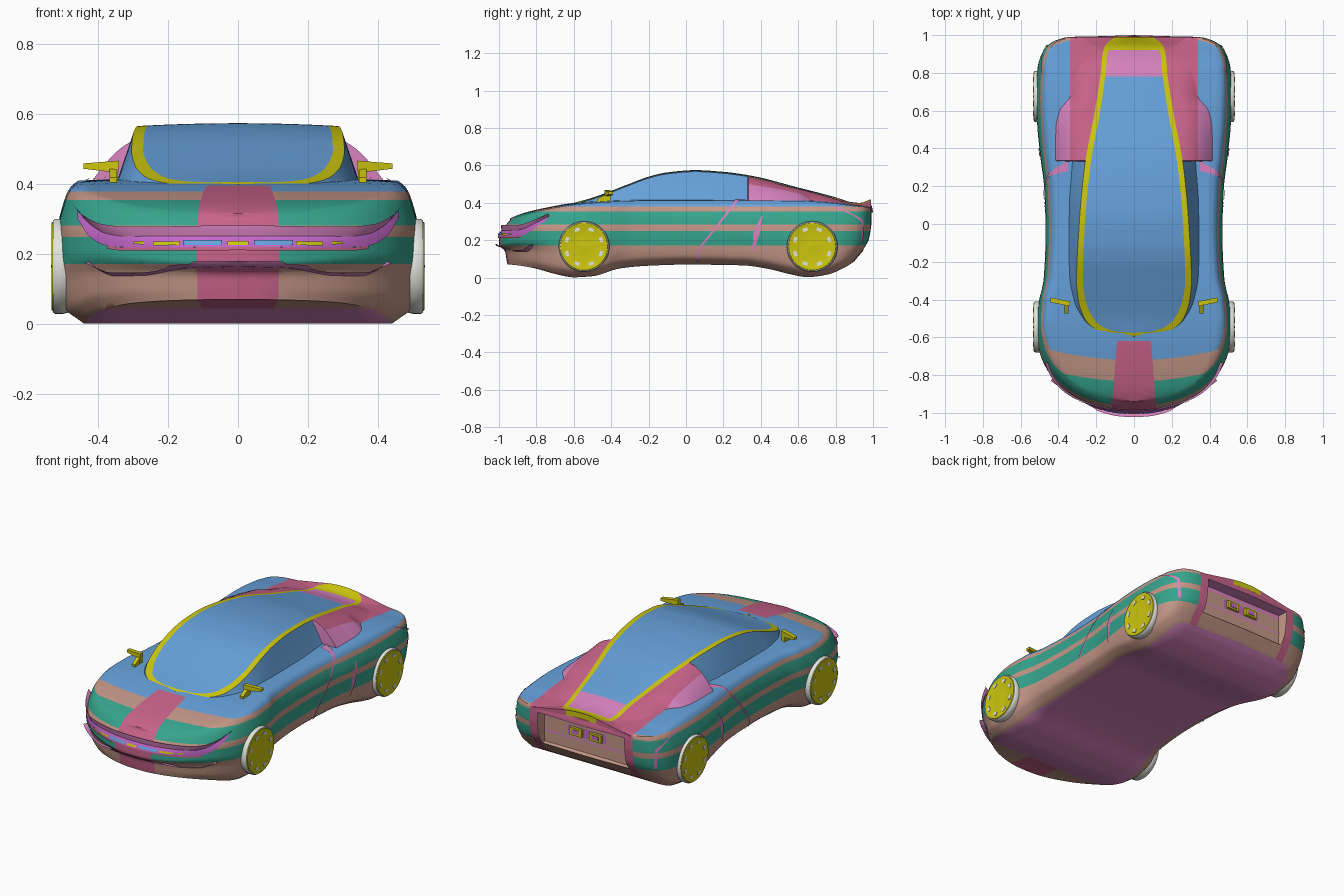
import bpy, bmesh, math
from mathutils import Vector
from mathutils.bvhtree import BVHTree

if "Cube" in bpy.data.objects:
    bpy.data.objects.remove(bpy.data.objects["Cube"])

# ---- colours -------------------------------------------------------------
COLOURS = {"blue": (102, 161, 218), "teal": (54, 165, 142), "tan": (196, 151, 135), "pink": (201, 99, 138),
           "yellow": (204, 198, 14), "orchid": (214, 130, 190), "violet": (194, 102, 200),
           "off_white": (228, 228, 222)}
BLUE, TEAL, TAN, PINK, YELLOW, ORCHID, VIOLET, WHITE = range(8)
MATS = []
for n, rgb in COLOURS.items():
    m = bpy.data.materials.new(n)
    m.diffuse_color = [((c / 255 + 0.055) / 1.055) ** 2.4 for c in rgb] + [1]
    m.use_nodes = True
    m.node_tree.nodes["Principled BSDF"].inputs["Base Color"].default_value = m.diffuse_color
    MATS.append(m)


# ---- helpers -------------------------------------------------------------
def curve(*pts):
    """Smooth monotone interpolation through (t, value) points."""
    s = [(b[1] - a[1]) / (b[0] - a[0]) for a, b in zip(pts, pts[1:])]
    tan = [s[0]] + [0 if p * q <= 0 else 2 * p * q / (p + q) for p, q in zip(s, s[1:])] + [s[-1]]

    def f(t):
        t = min(max(t, pts[0][0]), pts[-1][0])
        i = max(j for j in range(len(s)) if pts[j][0] <= t)
        h = pts[i + 1][0] - pts[i][0]
        u = (t - pts[i][0]) / h
        return ((2*u**3 - 3*u*u + 1) * pts[i][1] + (u**3 - 2*u*u + u) * h * tan[i]
                + (3*u*u - 2*u**3) * pts[i + 1][1] + (u**3 - u*u) * h * tan[i + 1])
    return f


def grid(rows, rule=lambda i, j: 0):
    bm = bmesh.new()
    vs = [[bm.verts.new(p) for p in r] for r in rows]
    for i in range(len(rows) - 1):
        for j in range(len(rows[0]) - 1):
            f = bm.faces.new((vs[i][j], vs[i][j + 1], vs[i + 1][j + 1], vs[i + 1][j]))
            f.material_index = rule(i, j)
    return bm


def cut(bm, co, no):
    bmesh.ops.bisect_plane(bm, geom=bm.verts[:] + bm.edges[:] + bm.faces[:], plane_co=co, plane_no=no, dist=1e-5)


def finish(bm, name, mat=None, angle=40):
    """Turn faces outward, mirror across x and shade smooth."""
    bm.normal_update()
    c = Vector((0, 0, 0.2))
    if sum(f.calc_area() * f.normal.dot(f.calc_center_median() - c) for f in bm.faces) < 0:
        bmesh.ops.reverse_faces(bm, faces=bm.faces[:])
    me = bpy.data.meshes.new(name)
    bm.to_mesh(me)
    bm.free()
    for m in (MATS if mat is None else [MATS[mat]]):
        me.materials.append(m)
    ob = bpy.data.objects.new(name, me)
    bpy.context.collection.objects.link(ob)
    ob.modifiers.new("mirror", 'MIRROR').merge_threshold = 1e-4
    bpy.ops.object.select_all(action='DESELECT')
    ob.select_set(True)
    bpy.context.view_layer.objects.active = ob
    bpy.ops.object.shade_smooth_by_angle(angle=math.radians(angle))


# ---- body shell: plan outline swept through an edge profile --------------
plan = [(0, -1), (.06, -.998), (.14, -.985), (.25, -.948), (.365, -.88), (.455, -.78), (.502, -.67), (.518, -.55),
        (.506, -.42), (.478, -.28), (.468, -.05), (.475, .18), (.495, .35), (.512, .52), (.519, .68), (.512, .82),
        (.485, .91), (.43, .965), (.34, .99), (.2, .994), (0, 1)]
px = curve(*[(i, p[0]) for i, p in enumerate(plan)])
py = curve(*[(i, p[1]) for i, p in enumerate(plan)])
top_z = curve((-1, .28), (-.87, .335), (-.7, .374), (-.6, .39), (-.5, .4), (-.2, .412), (.3, .412), (.6, .41),
              (.8, .397), (.9, .383), (1, .376))
low_z = curve((-1, .075), (-.9, .066), (-.8, .048), (-.7, .02), (-.6, .002), (-.5, .008), (-.35, .05), (-.2, .064),
              (0, .07), (.3, .066), (.45, .045), (.55, .02), (.65, .003), (.75, .015), (.85, .055), (.92, .1), (1, .14))
F = (0, .12, .3, .5, .68, .85, .95, 1)
side_in = curve(*zip(F, (.08, .018, .004, 0, .004, .02, .036, .058)))
nose_in = curve(*zip(F, (.045, .04, .033, 0, 0, .02, .04, .06)))
tail_in = curve(*zip(F, (.1, .05, .015, .005, 0, 0, .002, .006)))
N, NB, NL, NT = 140, 5, 26, 14
rows = []
for i in range(N + 1):
    t = i / N * (len(plan) - 1)
    d = Vector((px(t + .05) - px(t - .05), py(t + .05) - py(t - .05))).normalized()
    nx, ny = d.y, -d.x
    if i in (0, N):
        nx, ny = 0, (-1 if i == 0 else 1)

    def edge(f):
        w = abs(ny)
        ins = (1 - w) * side_in(f) + w * (nose_in(f) if ny < 0 else tail_in(f))
        x, y = max(0, px(t) - nx * ins), py(t) - ny * ins
        return Vector((0 if i in (0, N) else x, y, low_z(y) + f * (top_z(y) - low_z(y))))
    lo, hi = edge(0), edge(1)
    row = [Vector((lo.x * k / NB, lo.y, lo.z)) for k in range(NB)]
    row += [edge(k / NL) for k in range(NL + 1)]
    row += [Vector((hi.x * k / NT, hi.y, hi.z + .01 * (1 - (k / NT) ** 2))) for k in range(NT - 1, -1, -1)]
    rows.append(row)
body = grid(rows, lambda i, j: ORCHID if j < NB else BLUE)
for z in (.172, .25, .283, .355, .38, .15, .158, .345, .352):
    cut(body, (0, 0, z), (0, 0, 1))
for x in (.34, .29, .282):
    cut(body, (x, 0, 0), (1, 0, 0))
for y in (-.62, -.79, .33):
    cut(body, (0, y, 0), (0, 1, 0))
cut(body, (.12, -1, 0), (1, .079, 0))
# tail recess
for v in body.verts:
    if v.co.x < .284 and .155 < v.co.z < .347 and v.co.y > .85:
        v.co.y = min(v.co.y, .93)
# underside, bands by height, nose stripe and tail panel
for f in body.faces:
    c = f.calc_center_median()
    under = f.material_index == ORCHID
    if under and c.y > -.79:
        continue
    if c.y > .85 and c.x < .29 and c.z < .352:
        f.material_index = ORCHID if c.z > .345 else TAN
    elif (c.y < -.62 and c.x + .079 * (c.y + 1) < .12) or (c.y > .33 and c.x < .34):
        f.material_index = PINK
    else:
        f.material_index = (TAN if c.z < .172 else TEAL if c.z < .25 else TAN if c.z < .283
                            else TEAL if c.z < .355 else TAN if c.z < .38 else BLUE)
bmesh.ops.dissolve_degenerate(body, dist=1e-6, edges=body.edges[:])
body.normal_update()
bvh = BVHTree.FromBMesh(body)
finish(body, "body_shell", angle=50)

# ---- cabin: side glass, yellow frame, roof glass, rear buttresses --------
roof = curve((-.6, .4), (-.5, .428), (-.3, .503), (-.2, .54), (-.1, .563), (.05, .575), (.2, .566), (.35, .545),
             (.6, .482), (.8, .43), (.88, .405), (.93, .4), (.99, .42))
base = curve((-.6, 0), (-.59, .12), (-.56, .215), (-.5, .285), (-.42, .33), (-.25, .355), (.1, .355), (.33, .345),
             (.335, .42), (.5, .422), (.6, .405), (.68, .35), (.99, .33))
outer = curve((-.6, 0), (-.59, .11), (-.56, .2), (-.5, .262), (-.4, .295), (-.3, .304), (0, .29), (.3, .262),
              (.6, .207), (.8, .176), (.9, .167), (.95, .15), (.99, .1))
inner = curve((-.6, 0), (-.577, 0), (-.57, .09), (-.545, .165), (-.5, .215), (-.4, .257), (-.3, .271), (0, .26),
              (.3, .232), (.6, .179), (.8, .15), (.9, .14), (.99, .08))
ys = sorted([-.6 + 1.59 * i / 110 for i in range(111)] + [-.597, -.594, -.59, -.577, -.574, -.57, .33, .335, .78, .92])
rows = []
for y in ys + [.99]:
    b, a, c, r = base(y), outer(y), inner(y), roof(y)
    z0 = top_z(y) - (.03 if y < .332 else .006)
    bulge = .028 if .332 < y < .9 else 0
    bulge *= min(1, (.9 - y) / .3)
    row = [Vector((b + (a - b) * k / 10, y, z0 + (r - .008 - z0) * k / 10 + bulge * math.sin(math.pi * k / 10)))
           for k in range(11)]
    row += [Vector((c * k / 8, y, r - .008 * (c * k / 8 / max(a, .01)) ** 2)) for k in range(8, -1, -1)]
    rows.append(row)
for p in rows[-1]:
    p.z = .355


def cabin_rule(i, j):
    y = (ys[i] + ys[min(i + 1, len(ys) - 1)]) / 2
    if j < 10:
        return BLUE if y < .33 else ORCHID if y < .335 else PINK
    return YELLOW if j == 10 or y > .92 else BLUE if y < .78 else ORCHID


cabin = grid(rows, cabin_rule)
cut(cabin, (.34, 0, 0), (1, 0, 0))
for f in cabin.faces:
    c = f.calc_center_median()
    if f.material_index == PINK and c.x > .34 and c.y < .68:
        f.material_index = ORCHID
bmesh.ops.dissolve_degenerate(cabin, dist=1e-6, edges=cabin.edges[:])
finish(cabin, "cabin")

# ---- thin plates laid on the body ----------------------------------------
VIEWS = {"front": (lambda u, v: (u, -3, v), (0, 1, 0)), "back": (lambda u, v: (u, 3, v), (0, -1, 0)),
         "side": (lambda u, v: (3, u, v), (-1, 0, 0)), "top": (lambda u, v: (u, v, 3), (0, 0, -1))}


def plate(name, mat, view, *edges, lift=(.005, .005)):
    """Ribbon between two paths, rows (u0, v0, u1, v1), projected on the body."""
    org, d = VIEWS[view]
    d = Vector(d)
    fs = [curve(*[(i, e[k]) for i, e in enumerate(edges)]) for k in range(4)]
    n = 10 * (len(edges) - 1)
    rows = []
    for i in range(n + 1):
        u0, v0, u1, v1 = [f(i / 10) for f in fs]
        row = []
        for k in range(5):
            o = Vector(org(u0 + (u1 - u0) * k / 4, v0 + (v1 - v0) * k / 4))
            hit, nor, _, _ = bvh.ray_cast(o, d)
            if hit is None:
                hit, nor, _, _ = bvh.find_nearest(o + d * 2.4)
            nor = nor if nor.dot(d) < 0 else -nor
            p = hit + nor * (lift[0] + (lift[1] - lift[0]) * k / 4)
            p.x = 0 if hit.x < .001 else p.x
            row.append(p)
        rows.append(row)
    finish(grid(rows), name, mat)


def front_band(name, mat, *pts, lift=(.005, .005)):
    plate(name, mat, "front", *[(x, a, x, b) for x, a, b in pts], lift=lift)


OVERHANG = (.002, .022)   # tilts the ribbon so that it faces down
front_band("grille_overhang", ORCHID, (.0005, .25, .27), (.3, .25, .27), (.37, .258, .276), (.42, .285, .298),
           (.455, .325, .332), lift=OVERHANG)
front_band("light_bar", VIOLET, (.0005, .22, .25), (.3, .22, .25), (.37, .225, .258), (.42, .25, .285), (.455, .3, .325))
front_band("light_bar_lip", PINK, (.0005, .212, .22), (.2, .211, .22), (.32, .211, .22), (.37, .216, .225))
front_band("lower_intake_overhang", ORCHID, (.0005, .166, .182), (.15, .161, .179), (.27, .14, .163), (.35, .139, .16),
           (.39, .153, .172), (.425, .18, .184), lift=OVERHANG)
THIN = (.009, .009)
front_band("light_centre", YELLOW, (.0005, .224, .234), (.03, .224, .234), lift=THIN)
front_band("light_inner", BLUE, (.045, .225, .237), (.155, .225, .237), lift=THIN)
front_band("light_outer", YELLOW, (.165, .225, .234), (.24, .226, .234), lift=THIN)
front_band("light_tip", YELLOW, (.265, .228, .236), (.295, .23, .236), lift=THIN)
plate("door_seam", ORCHID, "side", (.055, .09, .066, .09), (.06, .14, .073, .14), (.155, .27, .169, .27), (.25, .39, .266, .39))
plate("door_seam_top", ORCHID, "top", (.35, .28, .35, .332), (.41, .265, .41, .3), (.45, .25, .45, .268))
plate("side_intake", ORCHID, "side", (.356, .14, .36, .14), (.36, .23, .392, .23), (.404, .33, .41, .33))
plate("tail_seam", ORCHID, "side", (.79, .375, .79, .382), (.9, .325, .9, .335), (.935, .29, .945, .3),
      (.935, .24, .945, .24), (.93, .19, .94, .19))
plate("tail_slot", ORCHID, "back", (.0005, .318, .0005, .342), (.2, .318, .2, .342), (.275, .3, .275, .342))
plate("tail_ledge", ORCHID, "back", (.0005, .222, .0005, .232), (.28, .222, .28, .232))
plate("tail_glow", VIOLET, "back", (.0005, .245, .0005, .3), (.125, .245, .125, .3))


# ---- exhausts, mirrors, wheels -------------------------------------------
def box(bm, lo, hi):
    vs = bmesh.ops.create_cube(bm, size=1)["verts"]
    for v in vs:
        v.co = Vector([(a + b) / 2 + c * (b - a) for a, b, c in zip(lo, hi, v.co)])
    return vs


bm = bmesh.new()
box(bm, (.025, .92, .25), (.105, .95, .295))
finish(bm, "exhausts", YELLOW)
bm = bmesh.new()
box(bm, (.043, .945, .26), (.087, .953, .285))
finish(bm, "exhaust_openings", VIOLET)

bm = bmesh.new()
outline = [(.34, .468), (.442, .46), (.442, .445), (.367, .436), (.367, .41), (.344, .41)]
face = bm.faces.new([bm.verts.new((x, -.435 + (x - .34) * .2, z)) for x, z in outline])
ext = bmesh.ops.extrude_face_region(bm, geom=[face])["geom"]
bmesh.ops.translate(bm, verts=[g for g in ext if isinstance(g, bmesh.types.BMVert)], vec=(0, .025, 0))
bmesh.ops.recalc_face_normals(bm, faces=bm.faces[:])
for v in box(bm, (.346, -.475, .405), (.367, -.42, .45)):
    if v.co.y < -.45 and v.co.z > .43:
        v.co.z = .42
finish(bm, "wing_mirrors", YELLOW)


def lathe(y, profile, seg=48):
    return grid([[Vector((x, y + r * math.cos(a), .166 + r * math.sin(a))) for x, r in profile]
                 for a in [2 * math.pi * k / seg for k in range(seg + 1)]])


for label, y in (("front", -.545), ("rear", .675)):
    finish(lathe(y, [(.44, .0001), (.44, .12), (.5, .136), (.523, .136), (.529, .131), (.529, .0001)]), label + "_tyres", WHITE)
    finish(lathe(y, [(.524, .13), (.532, .126), (.533, .121), (.531, .115), (.531, .03), (.534, .0001)]),
           label + "_wheel_discs", YELLOW)
    bm = bmesh.new()
    for k in range(8):
        a = 2 * math.pi * (k + .5) / 8
        for v in box(bm, (.529, -.014, -.009), (.5335, .014, .009)):
            s, t = v.co.y, v.co.z + .098
            v.co.y, v.co.z = y + t * math.cos(a) - s * math.sin(a), .166 + t * math.sin(a) + s * math.cos(a)
    bmesh.ops.recalc_face_normals(bm, faces=bm.faces[:])
    finish(bm, label + "_wheel_slots", WHITE)
